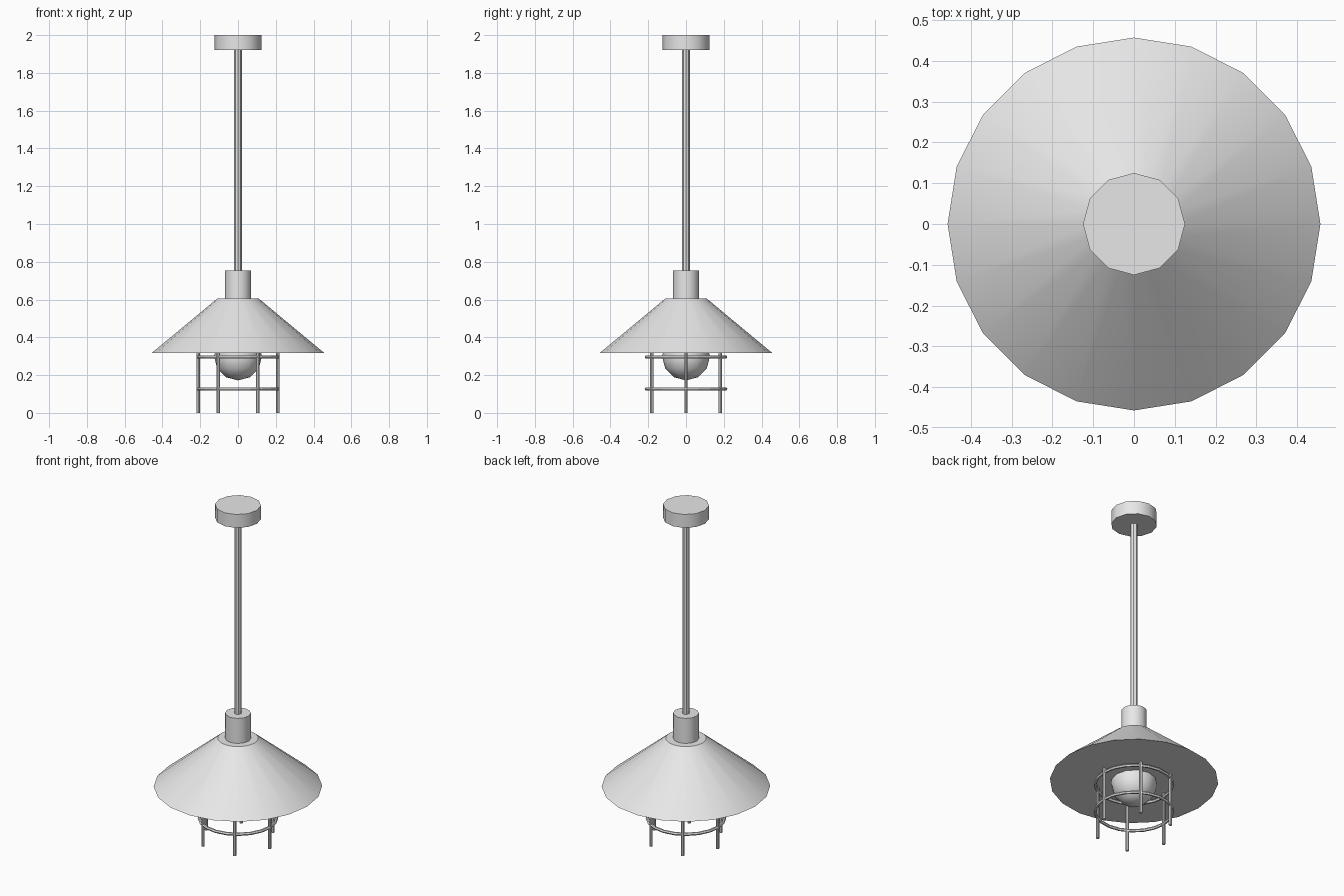
import bpy
from math import cos, sin, pi, radians

if "Cube" in bpy.data.objects:
    bpy.data.objects.remove(bpy.data.objects["Cube"], do_unlink=True)

# One plain grey for the whole lamp
grey = bpy.data.materials.new("light_grey")
grey.use_nodes = True
grey.diffuse_color = (0.8, 0.8, 0.8, 1)
grey.node_tree.nodes["Principled BSDF"].inputs["Base Color"].default_value = (0.8, 0.8, 0.8, 1)


def finish(name, smooth=True):
    ob = bpy.context.object
    ob.name = ob.data.name = name
    ob.data.materials.append(grey)
    if smooth:
        bpy.ops.object.shade_smooth_by_angle(angle=radians(40))
    return ob


def frustum(name, sides, r_low, r_high, z_low, z_high, x=0, y=0, smooth=True):
    bpy.ops.mesh.primitive_cone_add(vertices=sides, radius1=r_low, radius2=r_high,
                                    depth=z_high - z_low,
                                    location=(x, y, (z_low + z_high) / 2))
    return finish(name, smooth)


# Ceiling mount, rod, socket collar and shade
frustum("ceiling_mount", 12, 0.125, 0.125, 1.92, 2.0)
frustum("rod", 8, 0.02, 0.02, 0.74, 1.93, smooth=False)
frustum("socket_collar", 12, 0.07, 0.07, 0.6, 0.755)
frustum("shade", 20, 0.457, 0.11, 0.317, 0.605)

# Bulb
bpy.ops.mesh.primitive_uv_sphere_add(segments=12, ring_count=6, radius=0.127,
                                     location=(0, 0, 0.299))
finish("bulb")

# Guard cage: six upright bars and two hoops
cage_radius = 0.21
for i in range(6):
    a = i * pi / 3
    frustum(f"cage_bar_{i + 1}", 8, 0.009, 0.009, 0, 0.33,
            cage_radius * cos(a), cage_radius * sin(a), smooth=False)

for name, z in (("lower_hoop", 0.127), ("upper_hoop", 0.296)):
    bpy.ops.mesh.primitive_torus_add(major_segments=20, minor_segments=6,
                                     major_radius=cage_radius, minor_radius=0.009,
                                     location=(0, 0, z))
    finish(name, smooth=False)
